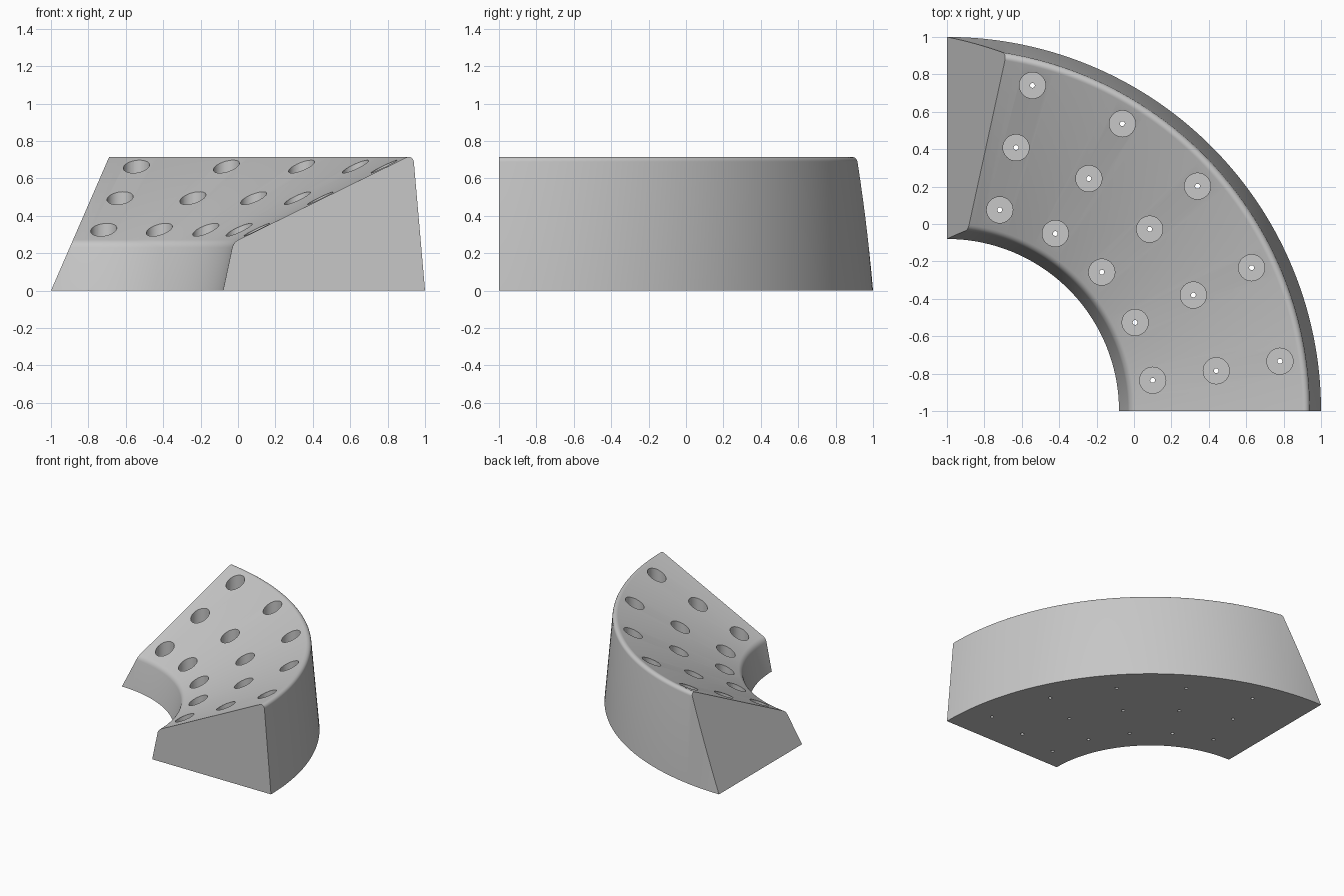
import bpy, bmesh, math
from mathutils import Vector, Matrix

if "Cube" in bpy.data.objects:
    bpy.data.objects.remove(bpy.data.objects["Cube"])

AXIS = Vector((-1, -1, 0))  # centre of the quarter ring


def fillet(prev, corner, nxt, radius, steps):
    """Round a profile corner with a tangent arc."""
    p, c, n = Vector(prev), Vector(corner), Vector(nxt)
    a, b = (p - c).normalized(), (n - c).normalized()
    half = a.angle(b) / 2
    centre = c + (a + b).normalized() * radius / math.sin(half)
    t = radius / math.tan(half)
    v0, v1 = c + a * t - centre, c + b * t - centre
    sweep = v0.angle(v1)
    return [centre + (v0 * math.sin((1 - k / steps) * sweep)
                      + v1 * math.sin(k / steps * sweep)) / math.sin(sweep)
            for k in range(steps + 1)]


def lathe(bm, profile, centre, angle, steps):
    """Sweep a closed radius/height profile about a vertical axis."""
    full = angle > 6.28
    rings = []
    for i in range(steps if full else steps + 1):
        a = angle * i / steps
        rings.append([bm.verts.new(centre + Vector((r * math.cos(a), r * math.sin(a), z)))
                      for r, z in profile])
    n = len(profile)
    for i in range(steps):
        r0, r1 = rings[i], rings[(i + 1) % len(rings)]
        for j in range(n if not full else n - 1):
            k = (j + 1) % n
            bm.faces.new((r0[j], r1[j], r1[k], r0[k]))
    if full:
        bm.faces.new([r[0] for r in rings])
        bm.faces.new([r[-1] for r in rings])
    else:
        bm.faces.new(rings[0])
        bm.faces.new(rings[-1])


def make_object(name, bm):
    bmesh.ops.recalc_face_normals(bm, faces=bm.faces)
    mesh = bpy.data.meshes.new(name)
    bm.to_mesh(mesh)
    bm.free()
    ob = bpy.data.objects.new(name, mesh)
    bpy.context.collection.objects.link(ob)
    return ob


# Curved sloping block
inner_foot, inner_top, crest, outer_foot = (0.92, 0), (0.975, 0.258), (1.9365, 0.73), (2, 0)
profile = [Vector(inner_foot),
           *fillet(inner_foot, inner_top, crest, 0.06, 5),
           *fillet(inner_top, crest, outer_foot, 0.028, 8),
           Vector(outer_foot)]
bm = bmesh.new()
lathe(bm, profile, AXIS, math.pi / 2, 72)

# Leaning left end
cut = bmesh.ops.bisect_plane(bm, geom=bm.verts[:] + bm.edges[:] + bm.faces[:], dist=1e-5,
                             plane_co=(-0.9999, 0, 0), plane_no=(-1, 0, 0.435),
                             clear_outer=True)
edges = [e for e in cut["geom_cut"] if isinstance(e, bmesh.types.BMEdge)]
bmesh.ops.holes_fill(bm, edges=[e for e in bm.edges if e.is_boundary] or edges, sides=0)
block = make_object("curved_block", bm)

# Wells with small drain holes through the base
bm = bmesh.new()
well = [(0.013, -0.1), (0.013, 0.1), (0.07, 0.1), (0.07, 1.0)]
for radius in (1.112, 1.456, 1.80):
    for k in range(5):
        a = math.radians(8.5 + 16.7 * k)
        lathe(bm, well, AXIS + Vector((math.cos(a), math.sin(a), 0)) * radius, math.tau, 32)
cutter = make_object("well_cutter", bm)
cutter.hide_render = True

mod = block.modifiers.new("wells", 'BOOLEAN')
mod.operation = 'DIFFERENCE'
mod.solver = 'EXACT'
mod.object = cutter
bpy.context.view_layer.objects.active = block
block.select_set(True)
bpy.ops.object.modifier_apply(modifier=mod.name)
bpy.data.objects.remove(cutter)

# Plain grey finish
grey = bpy.data.materials.new("light_grey")
grey.diffuse_color = (0.57, 0.57, 0.57, 1)
grey.use_nodes = True
grey.node_tree.nodes["Principled BSDF"].inputs["Base Color"].default_value = grey.diffuse_color
block.data.materials.clear()
block.data.materials.append(grey)
bpy.ops.object.shade_smooth_by_angle(angle=math.radians(30))
